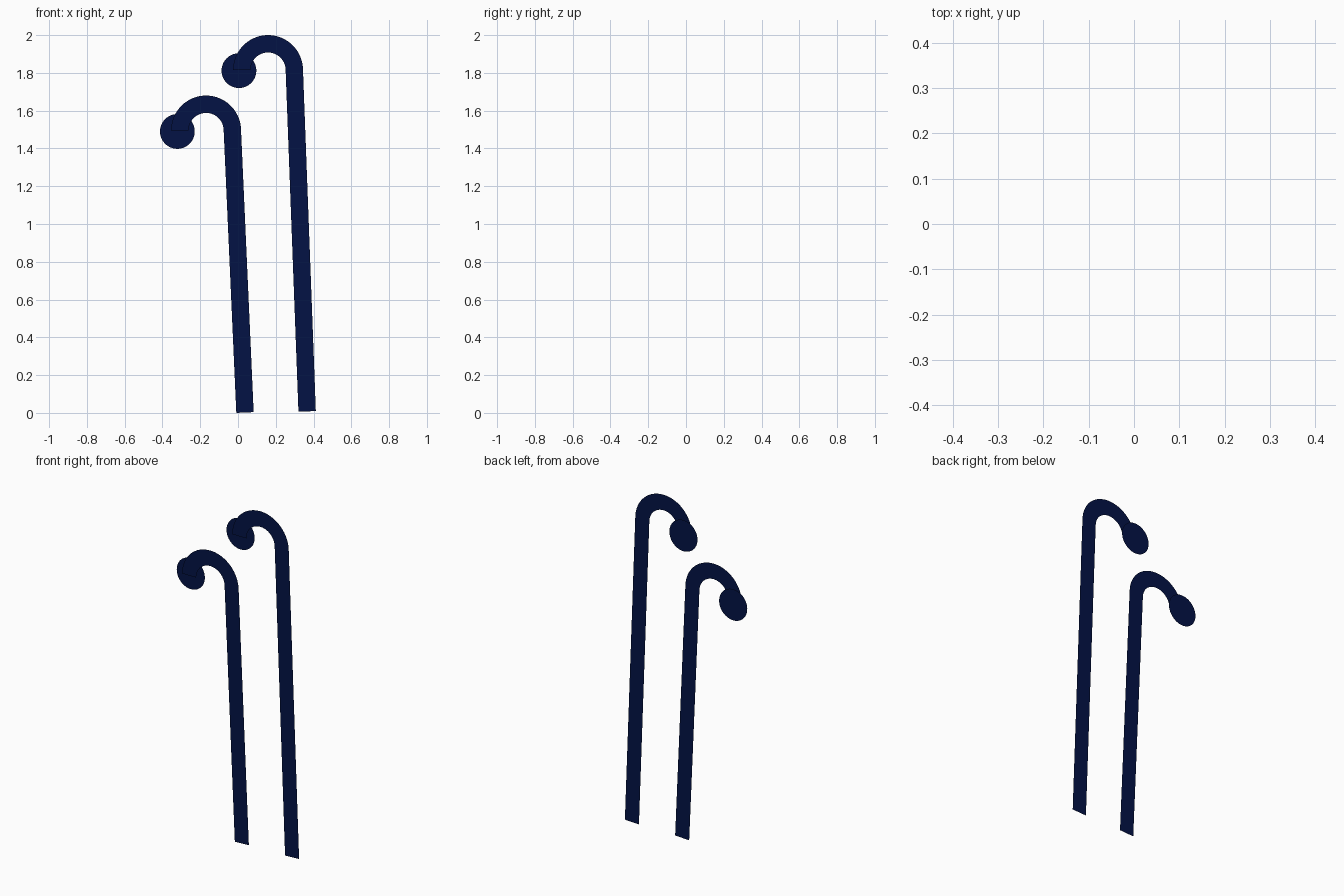
import bpy, bmesh, math
from mathutils import Vector

if "Cube" in bpy.data.objects:
    bpy.data.objects.remove(bpy.data.objects["Cube"])

WIDTH = 0.092       # ribbon width
BEND = 0.139        # centreline radius of the hook
KNOB = 0.092        # disc radius
DEPTH = 0.017       # stems sit this far in front of centre, discs behind

navy = bpy.data.materials.new("navy")
navy.diffuse_color = (0.001, 0.006, 0.06, 1)
navy.use_nodes = True
navy.node_tree.nodes["Principled BSDF"].inputs["Base Color"].default_value = navy.diffuse_color


def finish(name, bm):
    mesh = bpy.data.meshes.new(name)
    bm.to_mesh(mesh)
    bm.free()
    mesh.materials.append(navy)
    bpy.context.collection.objects.link(bpy.data.objects.new(name, mesh))


def hooked_stem(name, centre, foot):
    """Flat ribbon: half-circle hook running straight down to the foot."""
    c, f = Vector(centre), Vector(foot)
    # angle where the arc runs tangentially into the straight stem
    d = f - c
    end = math.atan2(d.y, d.x) + math.acos(BEND / d.length)
    steps = 40
    rails = []
    for i in range(steps + 1):
        a = math.pi + (end - math.pi) * i / steps
        rails.append((c + BEND * Vector((math.cos(a), math.sin(a))), a))
    rails.append((f, end))
    bm = bmesh.new()
    last = None
    for p, a in rails:
        n = Vector((math.cos(a), math.sin(a))) * WIDTH / 2
        pair = [bm.verts.new((q.x, -DEPTH, q.y)) for q in (p - n, p + n)]
        if last:
            bm.faces.new((last[0], pair[0], pair[1], last[1]))
        last = pair
    finish(name, bm)


def disc(name, x, z):
    bm = bmesh.new()
    ring = [bm.verts.new((x + KNOB * math.cos(2 * math.pi * i / 64), DEPTH,
                          z + KNOB * math.sin(2 * math.pi * i / 64)))
            for i in range(64)]
    bm.faces.new(ring)
    finish(name, bm)


# short and tall stems, each with a round end behind the hook
for label, centre, foot, knob in (
        ("short", (-0.169, 1.495), (0.037, 0.002), (-0.321, 1.490)),
        ("tall", (0.159, 1.815), (0.366, 0.008), (0.005, 1.812))):
    hooked_stem(label + "_hooked_stem", centre, foot)
    disc(label + "_round_end", *knob)
